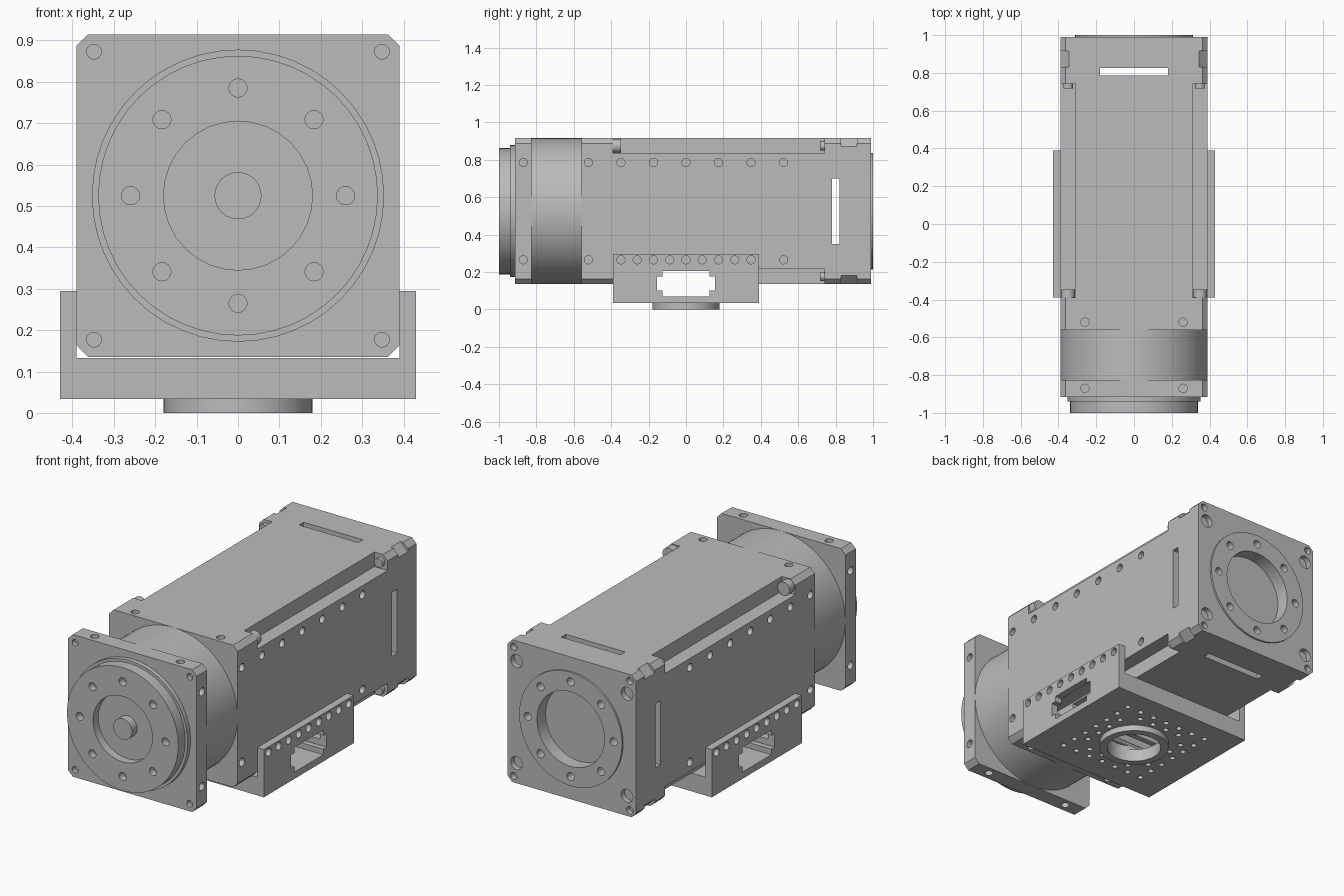
import bpy, bmesh, math
from mathutils import Matrix, Vector

if "Cube" in bpy.data.objects:
    bpy.data.objects.remove(bpy.data.objects["Cube"], do_unlink=True)

CZ = 0.525      # height of the main axis
HALF = 0.39     # half width of the square housing
PITCH = 0.26    # bolt offset and bolt circle radius
HOLE = 0.022

metal = bpy.data.materials.new("machined grey metal")
metal.use_nodes = True
metal.diffuse_color = (0.5, 0.5, 0.5, 1)
metal.node_tree.nodes["Principled BSDF"].inputs["Base Color"].default_value = (0.5, 0.5, 0.5, 1)


def finish(name, bm):
    bmesh.ops.recalc_face_normals(bm, faces=bm.faces)
    mesh = bpy.data.meshes.new(name)
    bm.to_mesh(mesh)
    bm.free()
    mesh.materials.append(metal)
    obj = bpy.data.objects.new(name, mesh)
    bpy.context.collection.objects.link(obj)
    return obj


def add_cyl(bm, centre, r, length, axis, seg=16):
    turn = Vector((0, 0, 1)).rotation_difference(Vector(axis)).to_matrix().to_4x4()
    bmesh.ops.create_cone(bm, cap_ends=True, segments=seg, radius1=r, radius2=r,
                          depth=length, matrix=Matrix.Translation(centre) @ turn)


def add_box(bm, lo, hi):
    lo, hi = Vector(lo), Vector(hi)
    return bmesh.ops.create_cube(bm, size=1, matrix=Matrix.Translation((lo + hi) / 2)
                                 @ Matrix.Diagonal((*(hi - lo), 1)))["verts"]


def y_disc(name, r, y0, y1, seg=48):
    bm = bmesh.new()
    add_cyl(bm, (0, (y0 + y1) / 2, CZ), r, y1 - y0, (0, 1, 0), seg)
    return finish(name, bm)


def prism(name, points, y0, y1):
    bm = bmesh.new()
    face = bm.faces.new([bm.verts.new((x, y0, z)) for x, z in points])
    new = bmesh.ops.extrude_face_region(bm, geom=[face])["geom"]
    bmesh.ops.translate(bm, vec=(0, y1 - y0, 0),
                        verts=[v for v in new if isinstance(v, bmesh.types.BMVert)])
    return finish(name, bm)


def chamfered(c):
    h, k = HALF, HALF - c
    ring = [(h, -k), (h, k), (k, h), (-k, h), (-h, k), (-h, -k), (-k, -h), (k, -h)]
    return [(x, CZ + z) for x, z in ring]


def cut(obj, *builders):
    """Subtract the solids drawn by each builder, one builder at a time."""
    for build in builders:
        bm = bmesh.new()
        build(bm)
        cutter = finish("cutter", bm)
        cutter.hide_render = True
        mod = obj.modifiers.new("cut", "BOOLEAN")
        mod.operation, mod.solver, mod.object = "DIFFERENCE", "EXACT", cutter
        bpy.context.view_layer.objects.active = obj
        bpy.ops.object.modifier_apply(modifier=mod.name)
        bpy.data.objects.remove(cutter, do_unlink=True)
    return obj


SIGNS = [(sx, sz) for sx in (-1, 1) for sz in (-1, 1)]


def bolt_circle(y, depth):
    def build(bm):
        for i in range(8):
            a = i * math.pi / 4
            add_cyl(bm, (PITCH * math.cos(a), y, CZ + PITCH * math.sin(a)), HOLE, depth, (0, 1, 0))
    return build


def side_holes(ys, top_y):
    def build(bm):
        for sx, sz in SIGNS:
            for y in ys:
                add_cyl(bm, (sx * HALF, y, CZ + sz * PITCH), HOLE, 0.08, (1, 0, 0))
            add_cyl(bm, (sx * PITCH, top_y, CZ + sz * HALF), HOLE, 0.08, (0, 0, 1))
    return build


def corner_holes(x, z, y, r, depth):
    def build(bm):
        for sx, sz in SIGNS:
            add_cyl(bm, (sx * x, y, CZ + sz * z), r, depth, (0, 1, 0))
    return build


def y_bore(y, r, depth):
    return lambda bm: add_cyl(bm, (0, y, CZ), r, depth, (0, 1, 0), 32)


def z_bore(bm):
    add_cyl(bm, (0, 0, 0), 0.14, 0.18, (0, 0, 1), 32)


def window(bm):
    # rounded opening running across the bracket
    add_box(bm, (-0.6, -0.155, 0.07), (0.6, 0.155, 0.205))
    bm.edges.ensure_lookup_table()
    along = [e for e in bm.edges if abs(e.verts[0].co.x - e.verts[1].co.x) > 1]
    bmesh.ops.bevel(bm, geom=along, offset=0.03, segments=4, affect="EDGES")


def corner_notches(bm):
    for sx, sz in SIGNS:
        x, z = sorted((sx * 0.31, sx * 0.5)), sorted((sz * 0.31, sz * 0.5))
        add_box(bm, (x[0], -0.39, CZ + z[0]), (x[1], 0.74, CZ + z[1]))


def side_slot(bm):
    add_box(bm, (-0.6, 0.78, CZ - 0.175), (0.6, 0.822, CZ + 0.175))


def top_slot(bm):
    add_box(bm, (-0.18, 0.785, 0), (0.18, 0.825, 1.1))


# Main housing with its rear collar
steps = [i * 0.174 for i in range(-3, 4)]
cut(prism("main_housing", chamfered(0.028), -0.56, 0.83),
    corner_notches, side_holes(steps, -0.52), side_slot, top_slot, window)
prism("rear_collar", chamfered(0.045), 0.83, 0.915)

# Bolt heads at both ends of the corner notches
for sx, sz in SIGNS:
    for label, y, r, length in (("front", -0.37, 0.037, 0.045), ("rear", 0.73, 0.025, 0.025)):
        bm = bmesh.new()
        add_cyl(bm, (sx * 0.349, y, CZ + sz * 0.349), r, length, (0, 1, 0), 20)
        finish(f"{label}_bolt_{'left' if sx > 0 else 'right'}_{'upper' if sz > 0 else 'lower'}", bm)

# Rear flange and raised ring
cut(prism("rear_flange", chamfered(0.028), 0.915, 0.99),
    y_bore(0.99, 0.205, 0.13), corner_holes(0.352, 0.355, 0.99, 0.02, 0.06),
    corner_holes(0.335, 0.28, 0.99, 0.036, 0.06), bolt_circle(0.99, 0.08))
cut(y_disc("rear_ring", 0.312, 0.99, 1.0), y_bore(1.0, 0.205, 0.1), bolt_circle(1.0, 0.08))

# Front neck, flange and output disc
y_disc("front_neck", HALF, -0.825, -0.56, 64)
cut(prism("front_flange", chamfered(0.028), -0.915, -0.825),
    side_holes([-0.87], -0.87), corner_holes(0.348, 0.348, -0.915, 0.018, 0.05))
y_disc("output_step", 0.353, -0.94, -0.915)
cut(y_disc("output_disc", 0.338, -1.0, -0.94),
    y_bore(-1.0, 0.18, 0.09), bolt_circle(-1.0, 0.08))
y_disc("output_shaft", 0.057, -1.0, -0.95, 24)

# Mounting bracket: channel holding the housing
low, mid, high, out = 0.033, 0.133, 0.295, 0.43
channel = [(-out, low), (out, low), (out, high), (HALF, high),
           (HALF, mid), (-HALF, mid), (-HALF, high), (-out, high)]


def bracket_holes(bm):
    for i in range(-4, 5):
        for sx in (-1, 1):
            add_cyl(bm, (sx * 0.41, i * 0.087, 0.265), HOLE, 0.1, (1, 0, 0))


def base_holes(bm):
    # square ring of holes with a short inner row on each side
    rows = [(i * 0.087, -PITCH) for i in range(-3, 3)]
    rows += [(i * 0.087, -0.205) for i in (-1.5, -0.5, 0.5, 1.5)]
    for quarter in range(4):
        turn = Matrix.Rotation(quarter * math.pi / 2, 3, "Z")
        for x, y in rows:
            add_cyl(bm, turn @ Vector((x, y, low)), 0.015, 0.06, (0, 0, 1), 12)


cut(prism("mounting_bracket", channel, -0.39, 0.39), window, z_bore, bracket_holes, base_holes)

# Centring ring under the bracket
bm = bmesh.new()
add_cyl(bm, (0, 0, low / 2), 0.18, low, (0, 0, 1), 48)
cut(finish("centring_ring", bm), z_bore)

# Smooth the round walls, keep edges sharp
for obj in bpy.context.scene.objects:
    if obj.type == "MESH" and metal.name in obj.data.materials:
        bpy.ops.object.select_all(action="DESELECT")
        obj.select_set(True)
        bpy.context.view_layer.objects.active = obj
        bpy.ops.object.shade_smooth_by_angle(angle=math.radians(35))
